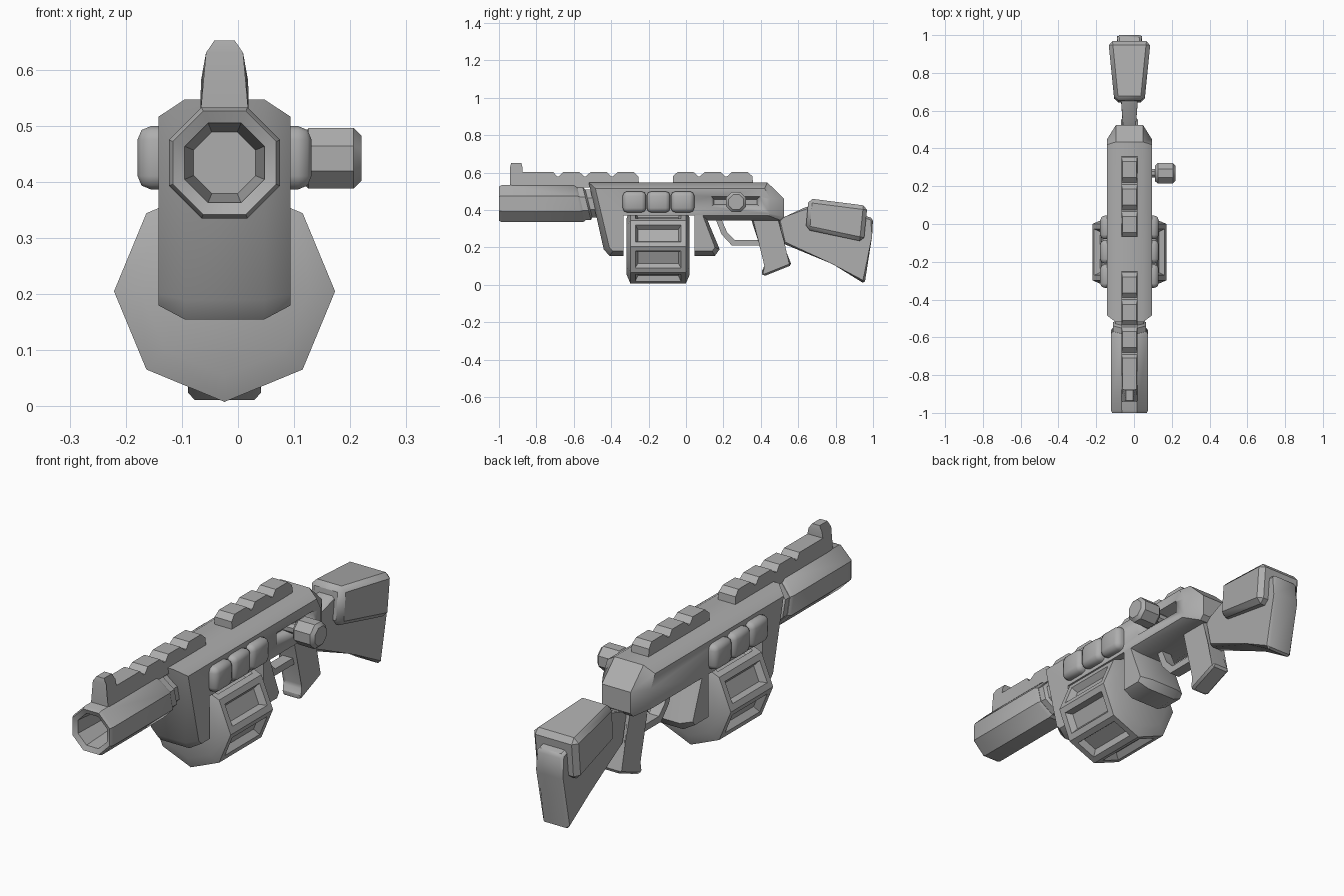
import bpy, bmesh, math
from mathutils import Vector

cube = bpy.data.objects.get("Cube")
if cube:
    bpy.data.objects.remove(cube, do_unlink=True)

CX = -0.024  # middle plane of the model
BARREL_Z = 0.434

grey = bpy.data.materials.new("plain grey")
grey.use_nodes = True
COLOUR = (0.42, 0.42, 0.42, 1)
grey.diffuse_color = COLOUR
grey.node_tree.nodes["Principled BSDF"].inputs["Base Color"].default_value = COLOUR


def finish(name, bm, smooth=35):
    bmesh.ops.recalc_face_normals(bm, faces=bm.faces[:])
    mesh = bpy.data.meshes.new(name)
    bm.to_mesh(mesh)
    bm.free()
    mesh.materials.append(grey)
    obj = bpy.data.objects.new(name, mesh)
    bpy.context.collection.objects.link(obj)
    bpy.ops.object.select_all(action='DESELECT')
    obj.select_set(True)
    bpy.context.view_layer.objects.active = obj
    bpy.ops.object.shade_smooth_by_angle(angle=math.radians(smooth))
    return obj


def loft(rings):
    """Closed solid through rings with equal point counts."""
    bm = bmesh.new()
    loops = [[bm.verts.new(p) for p in ring] for ring in rings]
    n = len(loops[0])
    for a, b in zip(loops, loops[1:]):
        for i in range(n):
            j = (i + 1) % n
            bm.faces.new((a[i], a[j], b[j], b[i]))
    bm.faces.new(loops[0][::-1])
    bm.faces.new(loops[-1])
    return bm


def bevel(bm, width, segments=1):
    bmesh.ops.bevel(bm, geom=bm.edges[:], offset=width, segments=segments,
                    profile=0.5, affect='EDGES', clamp_overlap=True)


def slab(profile, half):
    """Side profile of (y, z) points; half gives the half width at a point."""
    width = half if callable(half) else lambda y, z: half
    return loft([[(CX + s * width(y, z), y, z) for y, z in profile] for s in (-1, 1)])


def octagon_y(apothem, y, tilt=0):
    r = apothem / math.cos(math.pi / 8)
    ring = []
    for i in range(8):
        a = math.pi / 8 + i * math.pi / 4
        dz = r * math.sin(a)
        ring.append((CX + r * math.cos(a), y - tilt * dz, BARREL_Z + dz))
    return ring


def octagon_x(apothem, x, y, z):
    r = apothem / math.cos(math.pi / 8)
    return [(x, y + r * math.cos(a), z + r * math.sin(a))
            for a in (math.pi / 8 + i * math.pi / 4 for i in range(8))]


# Barrel with hollow muzzle, and the collar behind it
finish("barrel", loft([octagon_y(0.09, -0.56, 0.25), octagon_y(0.099, -0.575, 0.25),
                       octagon_y(0.099, -0.985), octagon_y(0.092, -1.0),
                       octagon_y(0.071, -0.99), octagon_y(0.055, -0.78)]))
finish("barrel_collar", loft([octagon_y(0.088, -0.58, 0.25), octagon_y(0.088, -0.53, 0.25),
                              octagon_y(0.075, -0.52, 0.25), octagon_y(0.075, -0.44)]))

# Receiver: full outline in the middle, drawn in at the sides, notched for the drum
notch = [(0.045, 0.155), (0.045, 0.37), (-0.335, 0.37), (-0.335, 0.155)]
outer = [(-0.41, 0.155), (-0.44, 0.19), (-0.52, 0.547), (0.435, 0.547), (0.525, 0.46),
         (0.525, 0.365), (0.505, 0.345), (0.115, 0.345), (0.18, 0.19), (0.155, 0.155)]
inner = [(-0.39, 0.18), (-0.41, 0.2), (-0.485, 0.516), (0.42, 0.516), (0.45, 0.46),
         (0.45, 0.38), (0.44, 0.37), (0.09, 0.37), (0.155, 0.2), (0.14, 0.18)]
outer_ring = outer + notch
inner_ring = inner + [(y, max(z, 0.18)) for y, z in notch]
receiver = finish("receiver", loft([[(CX + x, y, z) for y, z in ring] for x, ring in (
    (-0.118, inner_ring), (-0.071, outer_ring), (0.071, outer_ring), (0.118, inner_ring))]))


# Tapered slot for the bolt, cut in one side only
def slot_ring(x, margin):
    return [(CX + x, y, z) for y, z in (
        (0.135 + margin, 0.415 + margin), (0.395 - margin, 0.415 + margin),
        (0.395 - margin, 0.472 - margin), (0.135 + margin, 0.472 - margin))]


cutter = finish("slot_cutter", loft([slot_ring(0.07, 0.015), slot_ring(0.119, 0), slot_ring(0.16, 0)]))
cutter.hide_render = True
cut = receiver.modifiers.new("slot", 'BOOLEAN')
cut.operation = 'DIFFERENCE'
cut.solver = 'EXACT'
cut.object = cutter
bpy.ops.object.select_all(action='DESELECT')
receiver.select_set(True)
bpy.context.view_layer.objects.active = receiver
bpy.ops.object.modifier_apply(modifier=cut.name)
bpy.data.objects.remove(cutter, do_unlink=True)

# Bolt handle
finish("bolt_shank", loft([octagon_x(0.022, x, 0.268, 0.442) for x in (0.03, 0.13)]))
finish("bolt_knob", loft([octagon_x(r, x, 0.268, 0.442) for r, x in (
    (0.042, 0.112), (0.054, 0.126), (0.054, 0.206), (0.04, 0.22))]))

# Rounded side pads, three on each side
for side, label in ((-1, "right"), (1, "left")):
    for i in range(3):
        bm = bmesh.new()
        bmesh.ops.create_cube(bm, size=1)
        for v in bm.verts:
            v.co = Vector((CX + side * 0.115 + v.co.x * 0.08,
                           -0.276 + i * 0.129 + v.co.y * 0.125, 0.443 + v.co.z * 0.113))
        bevel(bm, 0.024, 2)
        finish(f"{label}_side_pad_{i + 1}", bm, 50)

# Drum magazine: octagonal, a tapered recess in each long face
def drum_ring(r, y):
    return [(CX + r * math.cos(i * math.pi / 4), y, 0.205 + r * math.sin(i * math.pi / 4))
            for i in range(8)]


bm = loft([drum_ring(0.15, -0.318), drum_ring(0.197, -0.298),
           drum_ring(0.197, 0.0), drum_ring(0.15, 0.02)])
bmesh.ops.recalc_face_normals(bm, faces=bm.faces[:])
sides = [f for f in bm.faces if abs(f.normal.y) < 0.1]
bmesh.ops.inset_individual(bm, faces=sides, thickness=0.038)
bmesh.ops.inset_individual(bm, faces=sides, thickness=0.02, depth=-0.028)
finish("drum_magazine", bm, 25)


# Toothed top rails
def rail_half(y, z):
    return 0.043 - max(0, z - 0.575) * 0.18 - max(0, z - 0.63) * 0.5


def teeth(start):
    points = []
    for i in range(3):
        y = start + i * 0.145
        points += [(y, 0.58), (y + 0.025, 0.603), (y + 0.11, 0.603), (y + 0.135, 0.58)]
    return points


rear = [(-0.07, 0.53)] + teeth(-0.07) + [(0.36, 0.53)]
front = [(-0.94, 0.52), (-0.94, 0.63), (-0.935, 0.652), (-0.88, 0.652), (-0.875, 0.63),
         (-0.875, 0.603), (-0.71, 0.603), (-0.69, 0.58)] + teeth(-0.68) + [(-0.25, 0.52)]
finish("rear_rail", slab(rear, rail_half), 20)
finish("front_rail_and_sight", slab(front, rail_half), 20)

# Trigger guard and trigger
guard = [(0.155, 0.36), (0.19, 0.27), (0.245, 0.21), (0.42, 0.21),
         (0.42, 0.24), (0.26, 0.24), (0.22, 0.28), (0.185, 0.36)]
finish("trigger_guard", slab(guard, 0.025))

# Pistol grip with a hooked foot
grip = [(0.345, 0.36), (0.43, 0.1), (0.4, 0.065), (0.415, 0.045),
        (0.565, 0.105), (0.515, 0.23), (0.5, 0.36)]
bm = slab(grip, 0.045)
bevel(bm, 0.01)
finish("grip", bm)


# Stock, flaring toward the butt
def stock_half(y, z):
    return 0.034 + max(0, min(1, (y - 0.52) / 0.42)) * 0.032


stock = [(0.49, 0.35), (0.53, 0.365), (0.65, 0.42), (0.8, 0.42), (1.0, 0.355),
         (0.995, 0.26), (0.955, 0.005), (0.785, 0.11), (0.52, 0.22)]
bm = slab(stock, stock_half)
bevel(bm, 0.012)
finish("stock", bm)


# Cheek pad wrapped over the stock, wider toward the back
def pad_half(y, z):
    return 0.08 + (y - 0.65) * 0.1


pad = [(0.655, 0.462), (0.97, 0.422), (0.95, 0.23), (0.64, 0.295)]
bm = slab(pad, pad_half)
bevel(bm, 0.022)
finish("cheek_pad", bm)
